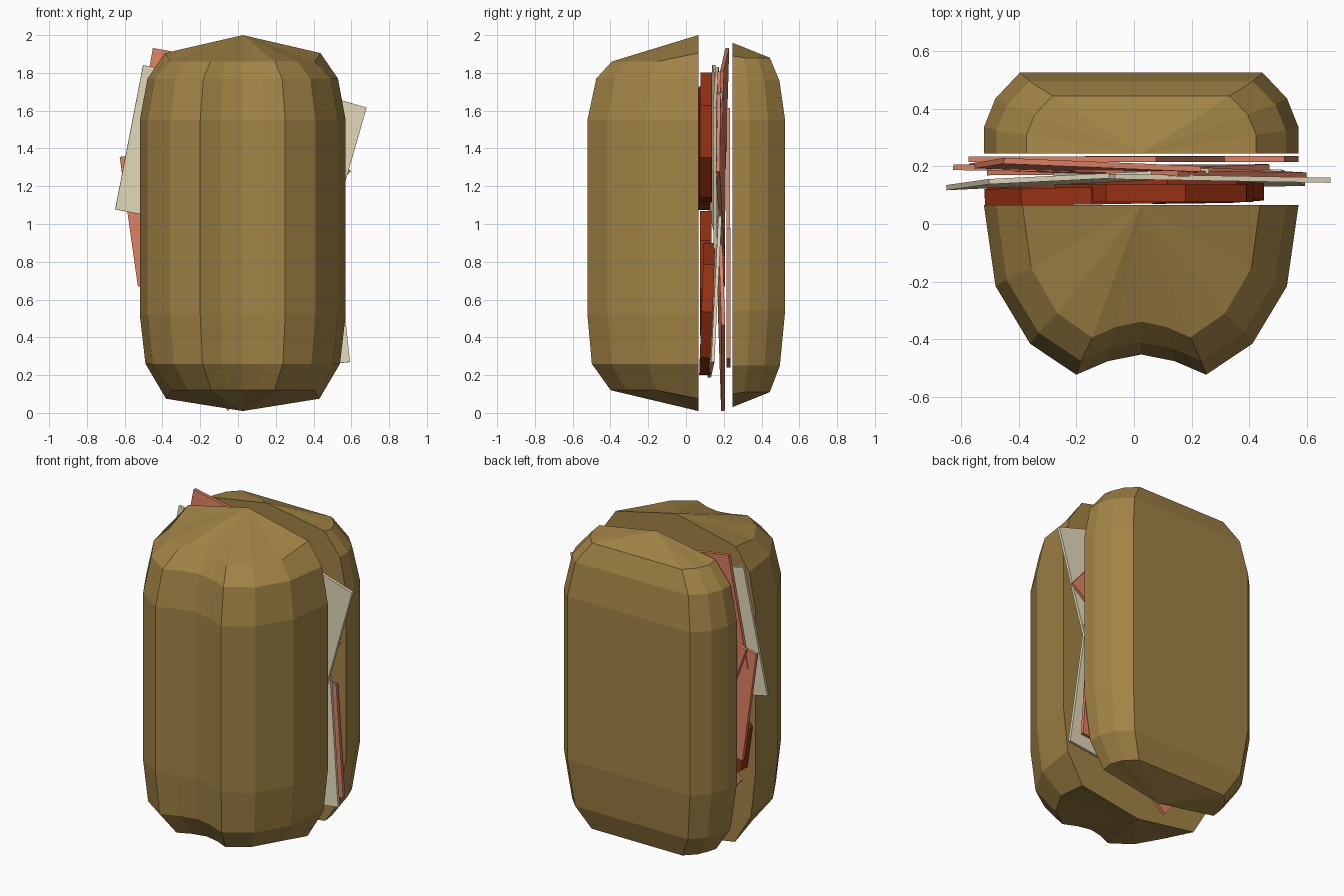
import bpy, bmesh
from math import radians
from mathutils import Matrix, Euler

if "Cube" in bpy.data.objects:
    bpy.data.objects.remove(bpy.data.objects["Cube"])

CX = 0.025


def material(name, rgb):
    m = bpy.data.materials.new(name)
    m.diffuse_color = (*rgb, 1)
    m.use_nodes = True
    m.node_tree.nodes["Principled BSDF"].inputs["Base Color"].default_value = m.diffuse_color
    return m


CRUST = material("crust", (0.36, 0.23, 0.06))
TOMATO = material("tomato", (0.30, 0.03, 0.006))
CHEESE = material("cheese", (0.76, 0.70, 0.49))
HAM = material("ham", (0.75, 0.22, 0.12))


def finish(name, bm, mat):
    bmesh.ops.recalc_face_normals(bm, faces=bm.faces)
    me = bpy.data.meshes.new(name)
    bm.to_mesh(me)
    bm.free()
    me.materials.append(mat)
    ob = bpy.data.objects.new(name, me)
    bpy.context.collection.objects.link(ob)
    return ob


def bun(name, cut_y, side, half, rings, apex, lip):
    """Loft a mirrored (x, depth) section through (z, x scale, depth scale) rings."""
    section = half + [(-x, d) for x, d in reversed(half) if x > 0]
    bm = bmesh.new()
    loops = []
    for i, (z, sx, sd) in enumerate(rings):
        loop = []
        for j, (x, d) in enumerate(section):
            # the cut edge of each end ring sits further out
            edge = j in (0, len(section) - 1)
            dz = (-lip if i == 0 else lip if i == len(rings) - 1 else 0) if edge else 0
            loop.append(bm.verts.new((CX + x * sx, cut_y + side * d * sd, z + dz)))
        loops.append(loop)
    n = len(section)
    for a, b in zip(loops, loops[1:]):
        for j in range(n - 1):
            bm.faces.new((a[j], a[j + 1], b[j + 1], b[j]))
    tips = [bm.verts.new((CX, cut_y, z)) for z in apex]
    for tip, loop in zip(tips, (loops[0], loops[-1])):
        for j in range(n - 1):
            bm.faces.new((tip, loop[j], loop[j + 1]))
    # flat cut face
    bm.faces.new([tips[0]] + [l[0] for l in loops] + [tips[1]]
                 + [l[-1] for l in reversed(loops)])
    return finish(name, bm, CRUST)


# Bread halves
bun("top_bun", 0.065, -1,
    [(0.545, 0), (0.505, 0.28), (0.385, 0.48), (0.225, 0.587), (0.115, 0.54), (0, 0.517)],
    [(0.12, 0.745, 0.79), (0.26, 0.945, 0.96), (0.52, 1, 1),
     (1.55, 1, 1), (1.77, 0.925, 0.92), (1.86, 0.755, 0.78)],
    (0.01, 2.0), 0.045)
bun("bottom_bun", 0.245, 1,
    [(0.545, 0), (0.545, 0.09), (0.505, 0.19), (0.42, 0.28)],
    [(0.11, 0.74, 0.71), (0.25, 0.92, 0.9), (0.54, 1, 1),
     (1.55, 1, 1), (1.76, 0.92, 0.89), (1.88, 0.73, 0.71)],
    (0.03, 1.96), 0.01)


def slab(name, mat, sides, radius, thick, pos, spin, tilt_x=0, tilt_z=0):
    """Flat polygon slice facing y, spun in its own plane, then tilted."""
    bm = bmesh.new()
    rot = Euler((radians(tilt_x), 0, radians(tilt_z))).to_matrix().to_4x4()
    m = (Matrix.Translation(pos) @ rot @ Matrix.Rotation(radians(-spin), 4, 'Y')
         @ Matrix.Rotation(radians(90), 4, 'X') @ Matrix.Rotation(radians(180 / sides), 4, 'Z'))
    bmesh.ops.create_cone(bm, cap_ends=True, segments=sides, radius1=radius,
                          radius2=radius, depth=thick, matrix=m)
    return finish(name, bm, mat)


# Tomato slices: radius, position, spin, tilts
for i, (r, pos, spin, tx, tz) in enumerate([
        (0.36, (0.07, 0.107, 1.46), 5, 0, 0),
        (0.33, (-0.19, 0.097, 1.40), 15, 0, 1),
        (0.34, (-0.18, 0.105, 0.74), 8, 0, 0),
        (0.35, (0.10, 0.112, 0.55), 20, -2, 0)]):
    slab(f"tomato_slice_{i + 1}", TOMATO, 8, r, 0.06, pos, spin, tx, tz)

# Cheese squares
for i, (pos, spin, tx, tz) in enumerate([
        ((-0.195, 0.155, 1.385), -11, -1, 3),
        ((0.20, 0.160, 1.35), -16, 0, -1),
        ((0.165, 0.152, 0.615), 6, -3, 1)]):
    slab(f"cheese_slice_{i + 1}", CHEESE, 4, 0.55, 0.018, pos, spin, tx, tz)

# Ham squares
for i, (pos, spin, tx, tz) in enumerate([
        ((-0.17, 0.195, 1.53), -10, -2, -2),
        ((-0.235, 0.190, 1.06), 8, 0, -1),
        ((0.11, 0.185, 1.32), 40, 1, -2),
        ((0.20, 0.225, 0.61), 4, 0, 0),
        ((-0.02, 0.188, 0.50), 41, 1, 1),
        ((-0.13, 0.224, 1.17), 20, 0, 0)]):
    slab(f"ham_slice_{i + 1}", HAM, 4, 0.49, 0.02, pos, spin, tx, tz)
